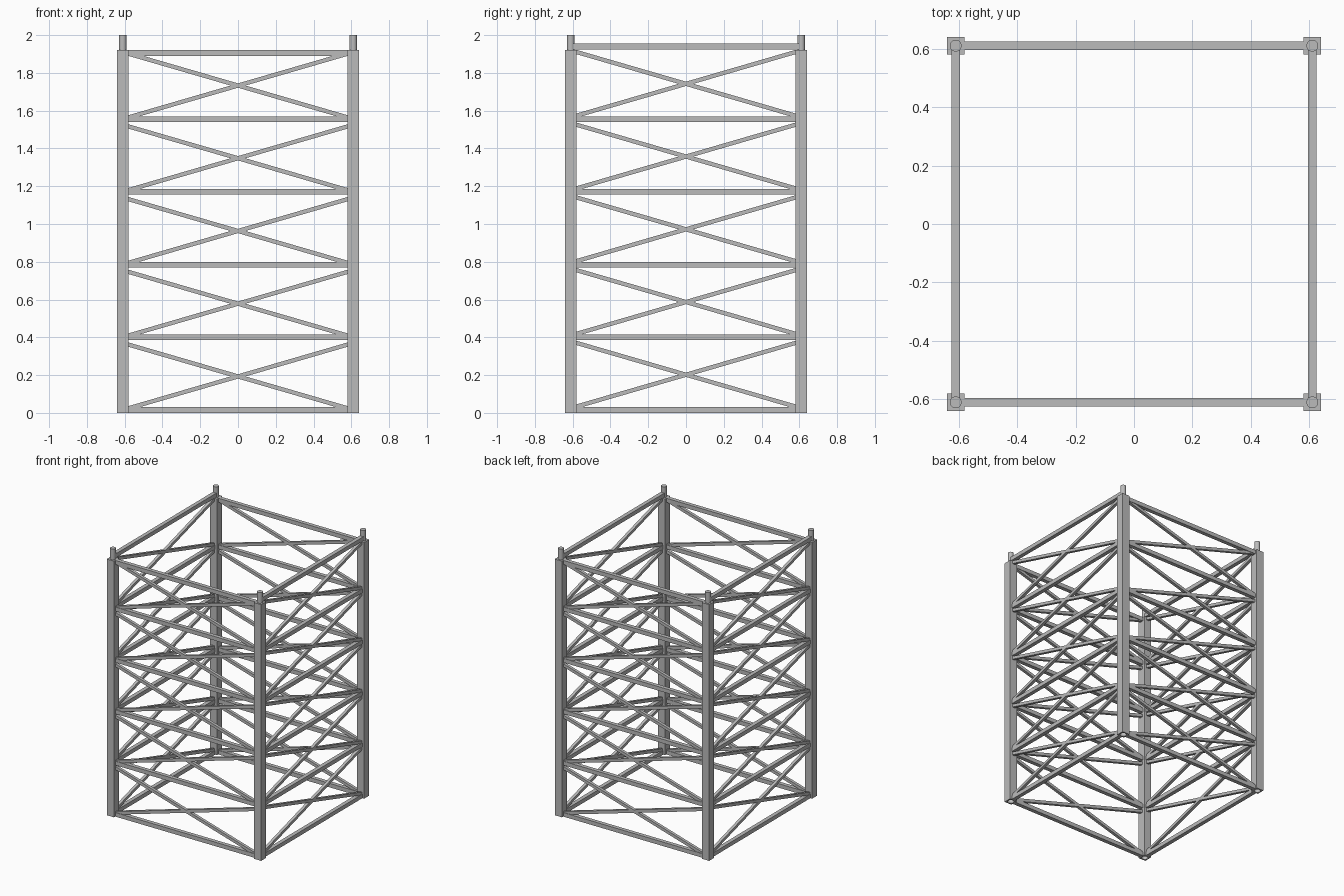
import bpy
import math
from mathutils import Vector

cube = bpy.data.objects.get("Cube")
if cube:
    bpy.data.objects.remove(cube, do_unlink=True)

steel = bpy.data.materials.new("grey steel")
steel.use_nodes = True
GREY = (0.5, 0.5, 0.5, 1)
steel.diffuse_color = GREY
steel.node_tree.nodes["Principled BSDF"].inputs["Base Color"].default_value = GREY

C = 0.61          # post centre
POST = 0.06       # post width
TOP = 1.92        # post height
INNER = C - 0.025  # bars run slightly into the posts
STEP = 0.385      # bay height


def finish(name):
    ob = bpy.context.object
    ob.name = name
    ob.data.materials.append(steel)
    return ob


def box(name, centre, size):
    bpy.ops.mesh.primitive_cube_add(size=1, location=centre)
    ob = finish(name)
    ob.scale = size
    bpy.ops.object.transform_apply(location=False, rotation=False)
    return ob


def cylinder(name, x, y, z0, z1, radius):
    bpy.ops.mesh.primitive_cylinder_add(
        vertices=24, radius=radius, depth=z1 - z0, location=(x, y, (z0 + z1) / 2))
    return finish(name)


def bar(name, a, b, width):
    """Square bar running from a to b, kept upright in its wall."""
    a, b = Vector(a), Vector(b)
    d = b - a
    ob = box(name, (a + b) / 2, (d.length, width, width))
    flat = math.hypot(d.x, d.y)
    ob.rotation_euler = (0, -math.atan2(d.z, flat), math.atan2(d.y, d.x))
    return ob


# Corner posts with a socket below and a round spigot on top
for sx, side in ((-1, "right"), (1, "left")):
    for sy, end in ((-1, "front"), (1, "back")):
        x, y = sx * C, sy * C
        post = box(f"{end}_{side}_post", (x, y, TOP / 2), (POST, POST, TOP))
        cutter = cylinder("socket_cutter", x, y, -0.08, 0.08, 0.022)
        mod = post.modifiers.new("socket", 'BOOLEAN')
        mod.operation = 'DIFFERENCE'
        mod.solver = 'EXACT'
        mod.object = cutter
        bpy.context.view_layer.objects.active = post
        bpy.ops.object.modifier_apply(modifier=mod.name)
        bpy.data.objects.remove(cutter, do_unlink=True)
        cylinder(f"{end}_{side}_spigot", x, y, TOP - 0.01, 2, 0.02)
        bpy.ops.object.shade_smooth_by_angle()


# Four braced walls; the side walls carry a top rail resting on the posts
def wall(name, place, top_rail, brace_mid):
    levels = [0.015 + i * STEP for i in range(5)] + [top_rail]
    for i, z in enumerate(levels):
        reach = C if z > TOP else INNER
        bar(f"{name}_rail_{i + 1}", place(-reach, z), place(reach, z), 0.03)
    for i in range(5):
        mid = brace_mid + i * STEP
        for s, lean in ((1, "rising"), (-1, "falling")):
            bar(f"{name}_{lean}_brace_{i + 1}",
                place(-INNER, mid - s * 0.17), place(INNER, mid + s * 0.17), 0.022)


wall("front", lambda t, z: (t, -C, z), 1.905, 0.193)
wall("back", lambda t, z: (t, C, z), 1.905, 0.193)
wall("right", lambda t, z: (-C, t, z), 1.94, 0.202)
wall("left", lambda t, z: (C, t, z), 1.94, 0.202)
